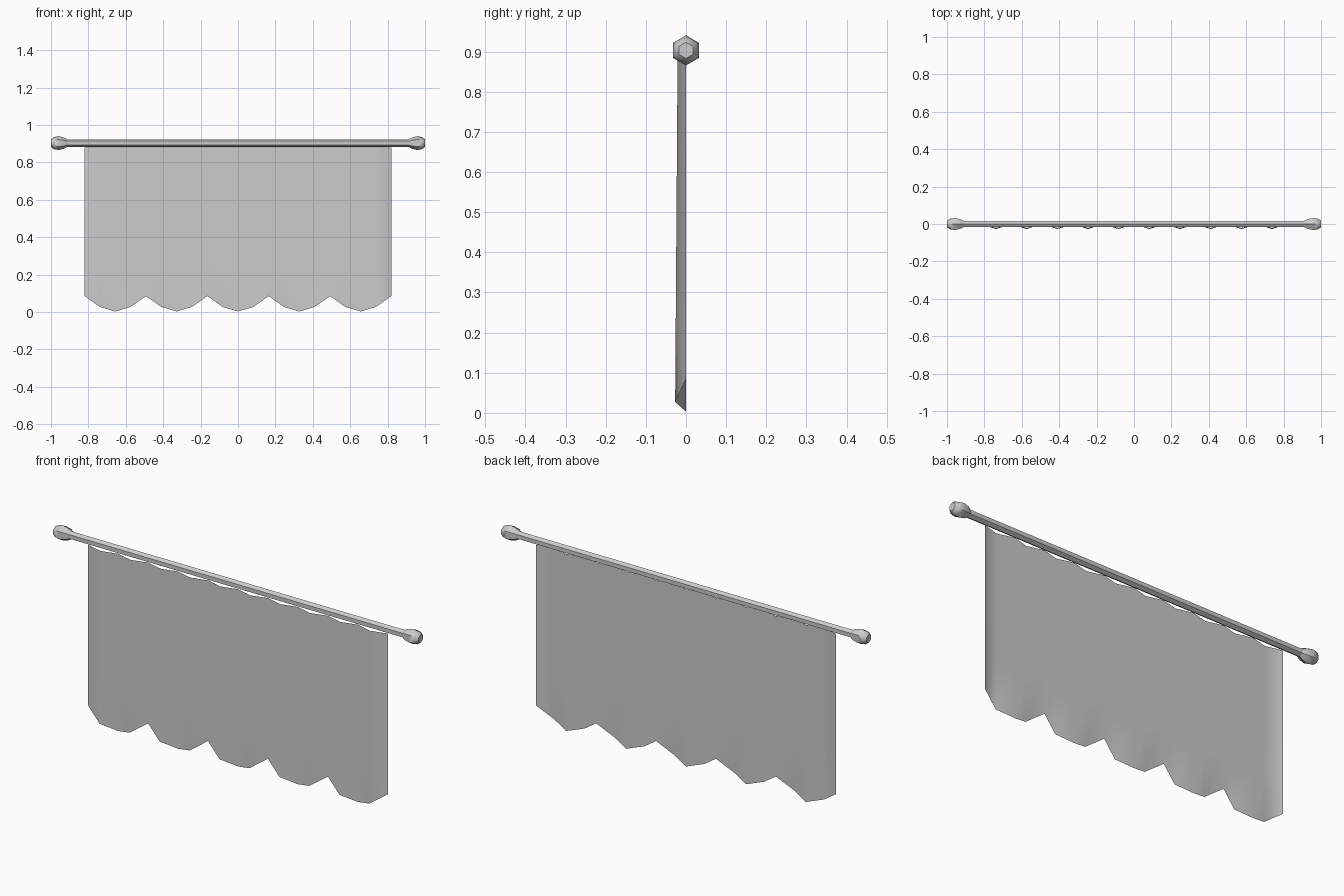
import bpy, bmesh
from math import cos, sin, pi

cube = bpy.data.objects.get("Cube")
if cube:
    bpy.data.objects.remove(cube, do_unlink=True)

ROD_Z = 0.903


def make_material(name, grey):
    mat = bpy.data.materials.new(name)
    mat.use_nodes = True
    color = (grey, grey, grey, 1)
    mat.diffuse_color = color
    mat.node_tree.nodes["Principled BSDF"].inputs["Base Color"].default_value = color
    return mat


def make_object(name, bm, mat, smooth_angle=None):
    mesh = bpy.data.meshes.new(name)
    bm.to_mesh(mesh)
    bm.free()
    mesh.materials.append(mat)
    obj = bpy.data.objects.new(name, mesh)
    bpy.context.collection.objects.link(obj)
    if smooth_angle:
        bpy.ops.object.select_all(action='DESELECT')
        obj.select_set(True)
        bpy.context.view_layer.objects.active = obj
        bpy.ops.object.shade_smooth_by_angle(angle=smooth_angle)
    return obj


def lathe_x(profile, sides=6):
    """Six-sided solid around the rod axis from (x, radius) pairs."""
    bm = bmesh.new()
    rings = [[bm.verts.new((x, r * sin(2 * pi * i / sides),
                            ROD_Z + r * cos(2 * pi * i / sides)))
              for i in range(sides)] for x, r in profile]
    for a, b in zip(rings, rings[1:]):
        for i in range(sides):
            j = (i + 1) % sides
            bm.faces.new((a[i], a[j], b[j], b[i]))
    bm.faces.new(rings[0])
    bm.faces.new(rings[-1])
    bmesh.ops.recalc_face_normals(bm, faces=bm.faces)
    return bm


grey = make_material("light grey", 0.6)

# Curtain rod
make_object("rod", lathe_x([(-0.93, 0.02), (0.93, 0.02)]), grey)

# Rounded finials at both ends
finial = [(0.912, 0.02), (0.93, 0.03), (0.96, 0.0375), (0.985, 0.032), (1.0, 0.02)]
for side, name in ((1, "left_finial"), (-1, "right_finial")):
    make_object(name, lathe_x([(side * x, r) for x, r in finial]), grey, pi / 3.5)

# Pleated cloth with a scalloped hem: four columns per scallop
SCALLOPS, HALF_WIDTH, TOP, ROWS = 5, 0.82, 0.88, 4
hem = (0.085, 0.027, 0.003, 0.027)
columns = SCALLOPS * len(hem)
bm = bmesh.new()
grid = []
for c in range(columns + 1):
    x = -HALF_WIDTH + 2 * HALF_WIDTH * c / columns
    bottom = hem[c % len(hem)]
    line = []
    for r in range(ROWS + 1):
        t = r / ROWS
        depth = (0.021 + 0.006 * t) * (c % 2)
        line.append(bm.verts.new((x, -depth, TOP + (bottom - TOP) * t)))
    grid.append(line)
for a, b in zip(grid, grid[1:]):
    for r in range(ROWS):
        bm.faces.new((a[r], a[r + 1], b[r + 1], b[r]))
make_object("curtain", bm, grey, pi / 3)
